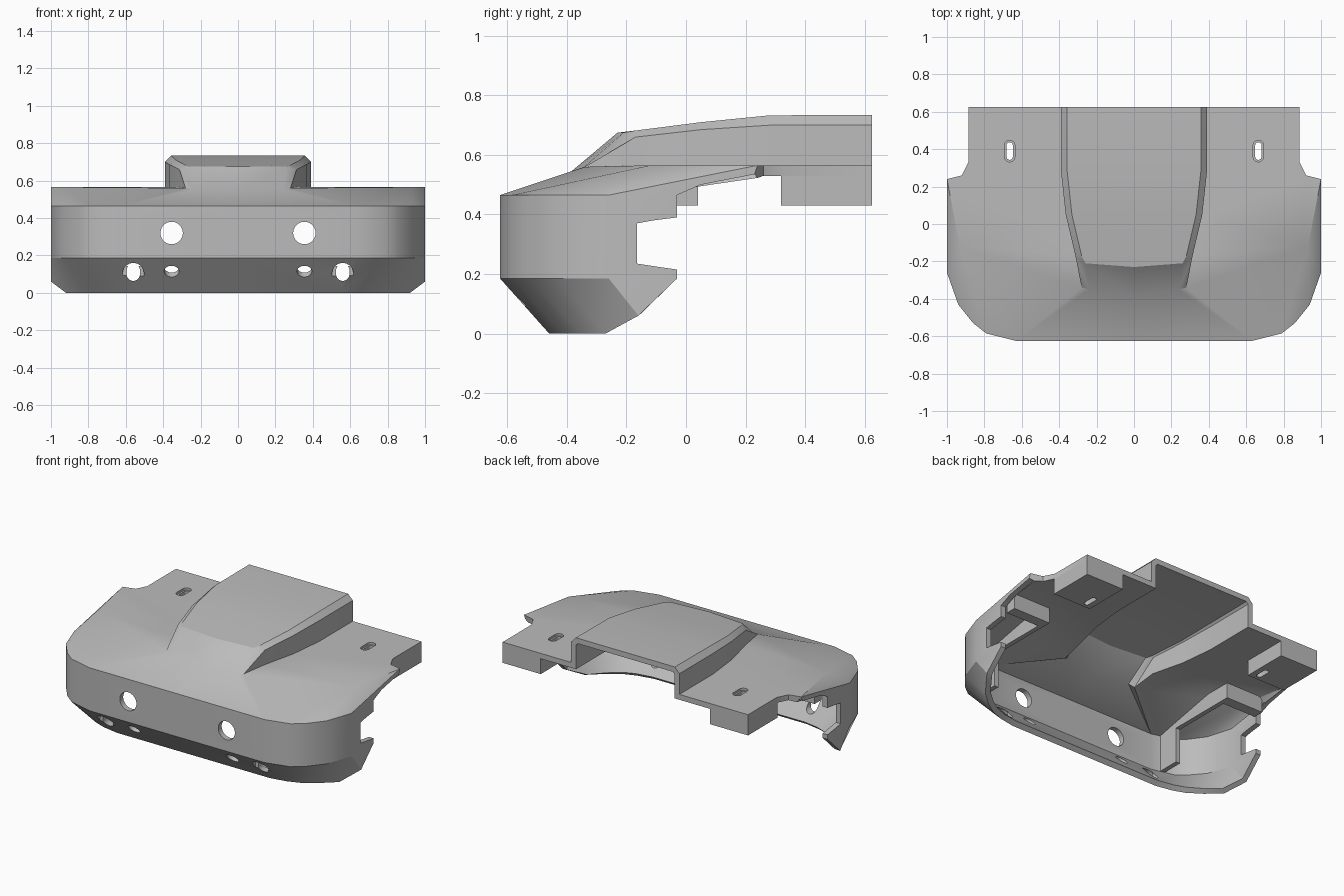
import bpy, bmesh, math
from mathutils import Vector, Matrix

if "Cube" in bpy.data.objects:
    bpy.data.objects.remove(bpy.data.objects["Cube"])

grey = bpy.data.materials.new("plain grey")
grey.use_nodes = True
COLOUR = (0.5, 0.5, 0.5, 1)
grey.diffuse_color = COLOUR
grey.node_tree.nodes["Principled BSDF"].inputs["Base Color"].default_value = COLOUR

THICK = 0.035
DECK = 0.565      # flat deck height
BROW = 0.465      # top of the front wall
WAIST = 0.185     # where the front wall starts to slope under


def make_object(name, bm):
    mesh = bpy.data.meshes.new(name)
    bm.to_mesh(mesh)
    bm.free()
    obj = bpy.data.objects.new(name, mesh)
    bpy.context.collection.objects.link(obj)
    mesh.materials.append(grey)
    return obj


def prism(name, outline, depth, matrix):
    """Extrude a flat outline along its local z, then place it."""
    bm = bmesh.new()
    face = bm.faces.new([bm.verts.new((a, b, 0)) for a, b in outline])
    new = bmesh.ops.extrude_face_region(bm, geom=[face])["geom"]
    for v in new:
        if isinstance(v, bmesh.types.BMVert):
            v.co.z += depth
    bmesh.ops.transform(bm, matrix=matrix, verts=bm.verts)
    bmesh.ops.recalc_face_normals(bm, faces=bm.faces)
    return make_object(name, bm)


def stadium(radius, half_length, sides=24):
    """Rounded slot outline; a circle when half_length is zero."""
    pts = []
    for i in range(sides):
        t = 2 * math.pi * (i + 0.5) / sides
        shift = half_length if math.sin(t) > 0 else -half_length
        pts.append((radius * math.cos(t), radius * math.sin(t) + shift))
    return pts


def box(name, x0, x1, y0, y1, z0, z1):
    return prism(name, [(x0, y0), (x1, y0), (x1, y1), (x0, y1)], z1 - z0,
                 Matrix.Translation((0, 0, z0)))


# Half of the outer skin, as a list of polygons
skin = []
rim = [(0, -.625), (.63, -.625), (.79, -.585), (.86, -.53), (.94, -.43), (1, -.26)]
under = [(0, -.46), (.55, -.46), (.66, -.44), (.74, -.41), (.83, -.35), (.92, -.27)]
top = [(x, y, BROW) for x, y in rim]
waist = [(x, y, WAIST) for x, y in rim]
foot = [(x, y, 0) for x, y in under]

# Front wall and the slope below it
for upper, lower in ((top, waist), (waist, foot)):
    for i in range(len(rim) - 1):
        skin.append([upper[i], upper[i + 1], lower[i + 1], lower[i]])
heel, tip = (1, -.16, .06), (1, -.03, WAIST)
skin += [[waist[-1], heel, foot[-1]], [waist[-1], tip, heel]]

# Side wall with the wheel opening
rear_corner = (1, .24, DECK)
opening = [(-.03, .215), (-.1, .225), (-.165, .235), (-.165, .37), (-.11, .38),
           (-.03, .39), (-.03, BROW), (.05, .5), (.23, .535)]
skin.append([top[-1], waist[-1], tip] + [(1, y, z) for y, z in opening] + [rear_corner])

# Sloping bonnet
nose, nose_side = (0, -.385, .545), (.24, -.35, .553)
bulge_foot, ridge = (.28, -.34, .56), (.93, -.12, DECK)
skin.append([top[0], top[1], bulge_foot, nose_side, nose])
skin.append([top[1], ridge, bulge_foot])
for i in range(1, len(top) - 1):
    skin.append([top[i], top[i + 1], ridge])
skin.append([top[-1], rear_corner, ridge])

# Raised centre bulge: foot, shoulder, top edge, centre
rows = []
for y, half, shoulder, crown in ((.625, .39, .7, .735), (.28, .39, .7, .733),
                                 (.05, .365, .685, .71), (-.17, .313, .66, .682)):
    rows.append([(half, y, DECK), (half, y, shoulder), (half - .033, y, crown), (0, y, crown)])
for a, b in zip(rows, rows[1:]):
    for i in range(3):
        skin.append([a[i], a[i + 1], b[i + 1], b[i]])
foot_pt, shoulder_pt, edge_pt, mid_pt = rows[-1]
lip, lip_mid = (.26, -.21, .675), (0, -.23, .675)
skin += [[foot_pt, shoulder_pt, bulge_foot],
         [shoulder_pt, lip, nose_side, bulge_foot],
         [shoulder_pt, edge_pt, lip],
         [edge_pt, mid_pt, lip_mid, lip],
         [lip, lip_mid, nose, nose_side]]

# Flat deck and rear wing
skin.append([bulge_foot, ridge, rear_corner, (.92, .26, DECK), (.885, .33, DECK),
             (.885, .625, DECK)] + [r[0] for r in rows])

# Mirror the polygons and weld them into one skin
bm = bmesh.new()
verts = {}
for side in (1, -1):
    for poly in skin:
        loop = []
        for x, y, z in poly:
            key = (round(x * side, 4) + 0.0, y, z)
            if key not in verts:
                verts[key] = bm.verts.new(key)
            loop.append(verts[key])
        bm.faces.new(loop)
bmesh.ops.recalc_face_normals(bm, faces=bm.faces)
if max(bm.faces, key=lambda f: f.calc_area()).normal.z < 0:
    bmesh.ops.reverse_faces(bm, faces=bm.faces)
bmesh.ops.triangulate(bm, faces=[f for f in bm.faces if len(f.verts) > 4])
shell = make_object("body_shell", bm)
solid = shell.modifiers.new("thickness", 'SOLIDIFY')
solid.thickness = THICK
solid.offset = -1
solid.use_even_offset = True

# Cutters for the front openings and the wing slots
along_y = Matrix.Rotation(math.pi / 2, 4, 'X')
slope = Vector((0, -WAIST, -.165)).to_track_quat('Z', 'Y').to_matrix().to_4x4()
front_cutters, wing_cutters = [], []
for side in (1, -1):
    def place(x, y, z, turn):
        return Matrix.Translation((x * side, y, z)) @ turn
    front_cutters += [
        prism("lamp_cutter", stadium(.06, 0, 32), .25, place(.355, -.5, .32, along_y)),
        prism("small_hole_cutter", stadium(.04, 0), .2,
              place(.355, -.562, .115, slope @ Matrix.Translation((0, 0, -.1)))),
        prism("recess_cutter", stadium(.057, .008), .2, place(.56, -.54, .095, along_y)),
        prism("slot_cutter", stadium(.036, .01), .4, place(.56, -.4, .11, along_y))]
    wing_cutters += [
        prism("wing_recess_cutter", stadium(.028, .03), .1, place(.665, .39, .55, Matrix())),
        prism("wing_slot_cutter", stadium(.017, .03), .4, place(.665, .39, .3, Matrix()))]


def cut(obj, cutters):
    for c in cutters:
        mod = obj.modifiers.new("cut", 'BOOLEAN')
        mod.operation = 'DIFFERENCE'
        mod.solver = 'EXACT'
        mod.object = c


cut(shell, front_cutters + wing_cutters)
parts = [shell]

# Mounting blocks under the wing and wheel liners behind the corners
liner = [(-.585, .2), (-.43, .2), (-.43, .43), (.04, .43), (.04, .545),
         (-.25, .53), (-.585, .455)]
yz_plane = Matrix(((0, 0, 1, 0), (1, 0, 0, 0), (0, 1, 0, 0), (0, 0, 0, 1)))
for side, word in ((1, "left"), (-1, "right")):
    xs = sorted((.61 * side, .885 * side))
    block = box(word + "_mounting_block", *xs, .32, .625, .43, .55)
    cut(block, wing_cutters)
    wall = prism(word + "_wheel_liner", liner, .03,
                 Matrix.Translation((.7 * side - .015, 0, 0)) @ yz_plane)
    xs = sorted((.7 * side, .955 * side))
    end = box(word + "_liner_end", *xs, -.03, .04, .43, .535)
    parts += [block, wall, end]

# Bake the modifiers, then smooth the gentle angles only
for obj in parts:
    bpy.ops.object.select_all(action='DESELECT')
    obj.select_set(True)
    bpy.context.view_layer.objects.active = obj
    for mod in list(obj.modifiers):
        bpy.ops.object.modifier_apply(modifier=mod.name)
    bpy.ops.object.shade_smooth_by_angle(angle=math.radians(30))

for c in front_cutters + wing_cutters:
    bpy.data.objects.remove(c)
